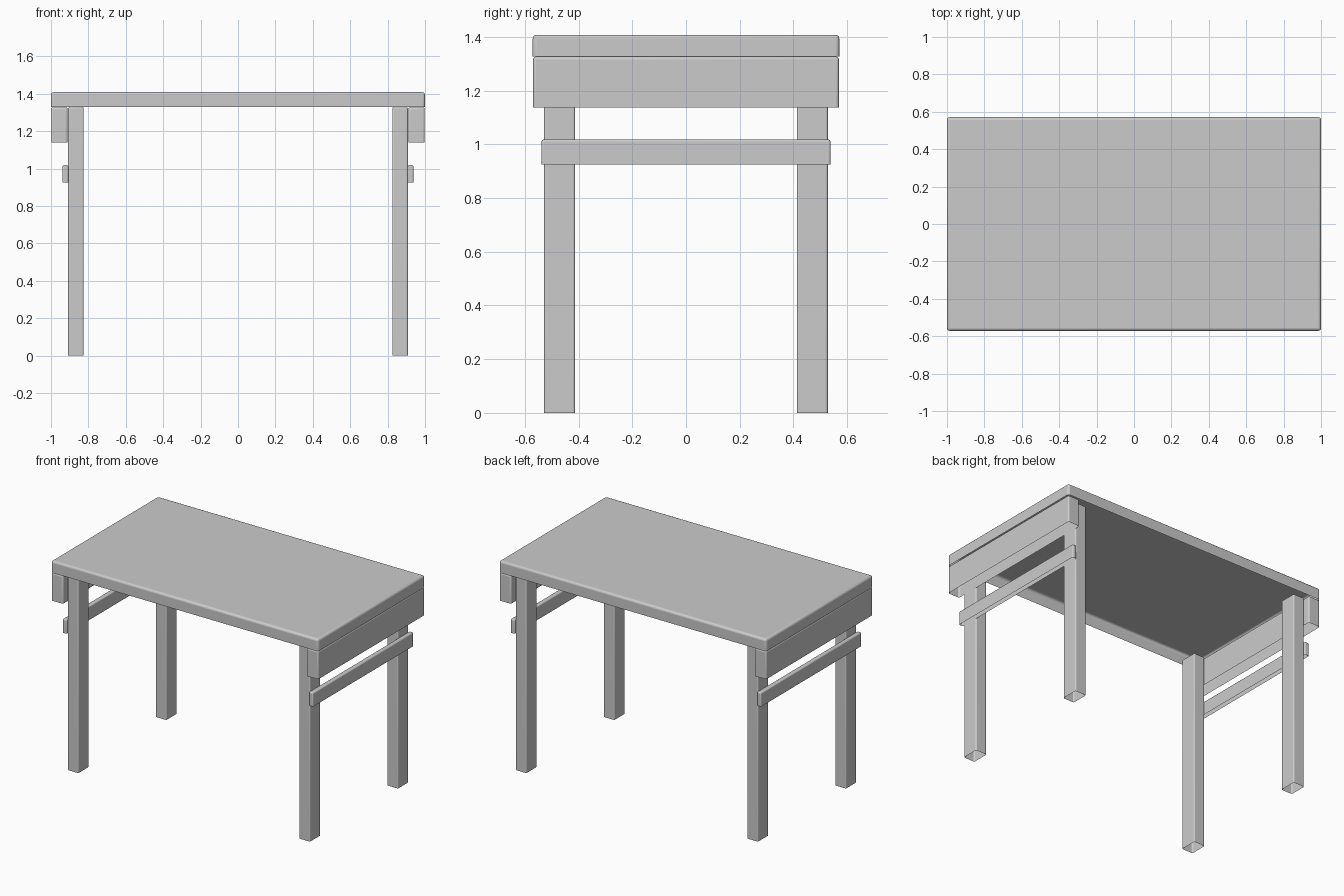
import bpy, bmesh

if "Cube" in bpy.data.objects:
    bpy.data.objects.remove(bpy.data.objects["Cube"])


def open_box(name, x, y, z, bevel, mirror=(False, False)):
    """Rounded box with an open underside, mirrored about the world centre."""
    bm = bmesh.new()
    bmesh.ops.create_cube(bm, size=1)
    for v in bm.verts:
        v.co = [lo + (c + 0.5) * (hi - lo) for c, (lo, hi) in zip(v.co, (x, y, z))]
    bm.normal_update()
    underside = [f for f in bm.faces if f.normal.z < -0.9]
    bmesh.ops.delete(bm, geom=underside, context='FACES')
    mesh = bpy.data.meshes.new(name)
    bm.to_mesh(mesh)
    bm.free()
    obj = bpy.data.objects.new(name, mesh)
    bpy.context.collection.objects.link(obj)

    bpy.ops.object.select_all(action='DESELECT')
    obj.select_set(True)
    bpy.context.view_layer.objects.active = obj

    b = obj.modifiers.new("rounded_edges", 'BEVEL')
    b.width = bevel
    b.segments = 3
    if any(mirror):
        m = obj.modifiers.new("mirror", 'MIRROR')
        m.use_axis = (mirror[0], mirror[1], False)
        m.use_mirror_merge = False
    bpy.ops.object.shade_smooth_by_angle()
    for p in mesh.polygons:
        p.use_smooth = True
    return obj


# Table top
open_box("table_top", (-1.0, 1.0), (-0.571, 0.571), (1.328, 1.408), 0.014)

# Four legs
open_box("legs", (0.825, 0.908), (0.413, 0.528), (0.0, 1.328), 0.008, (True, True))

# Deep end aprons under the top
open_box("end_aprons", (0.911, 0.998), (-0.569, 0.569), (1.138, 1.327), 0.01, (True, False))

# Thin end rails across the outside of the legs
open_box("end_rails", (0.907, 0.938), (-0.538, 0.538), (0.925, 1.018), 0.008, (True, False))
